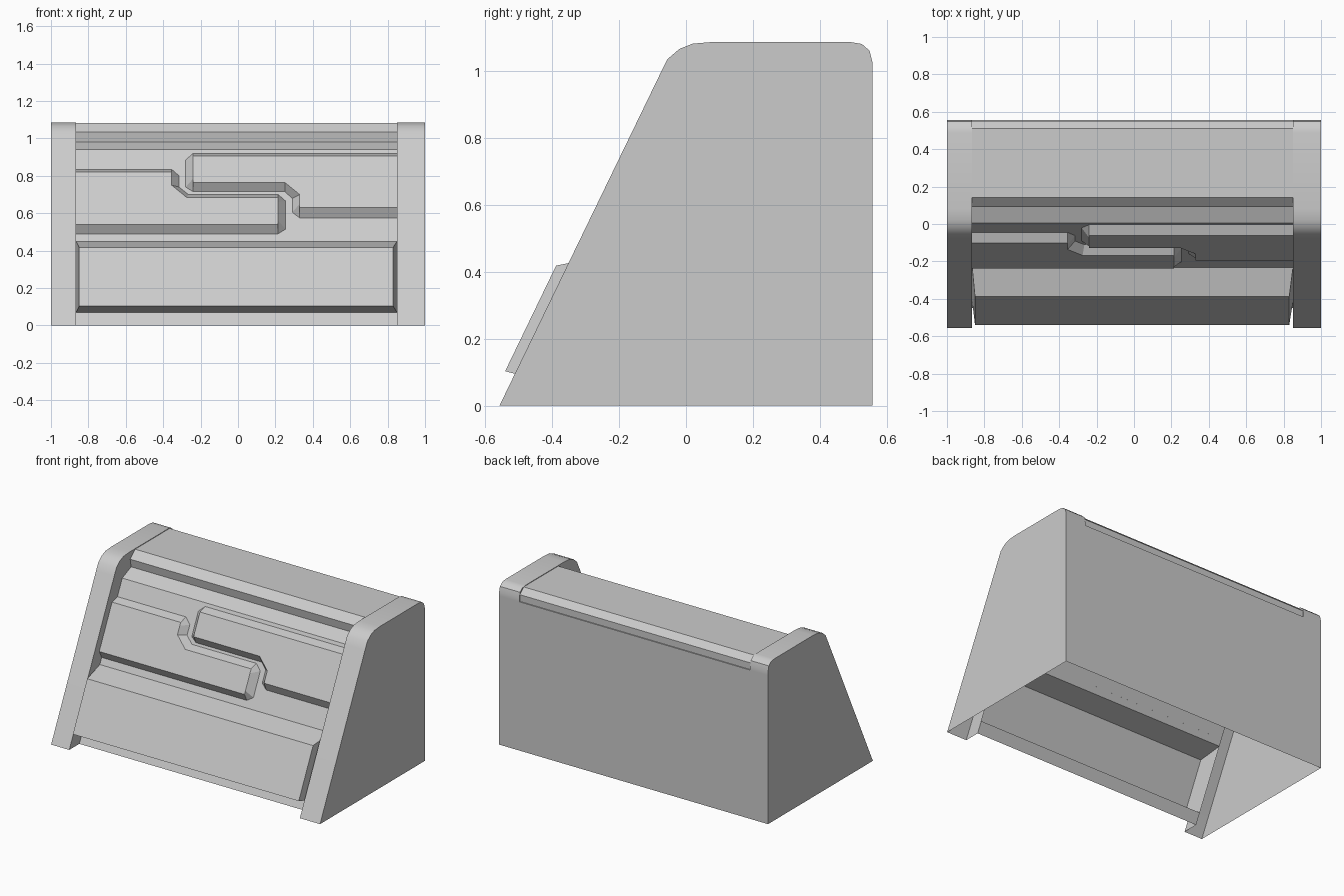
import bpy, bmesh

if "Cube" in bpy.data.objects:
    bpy.data.objects.remove(bpy.data.objects["Cube"], do_unlink=True)

GREY = bpy.data.materials.new("concrete_grey")
GREY.use_nodes = True
GREY.diffuse_color = (0.6, 0.6, 0.6, 1)
GREY.node_tree.nodes["Principled BSDF"].inputs["Base Color"].default_value = (0.6, 0.6, 0.6, 1)

RIGHT, LEFT = -0.865, 0.85   # inner walls of the end pillars


def make(name, build, recalc=True, smooth=False):
    """Create an object from a function that fills a bmesh."""
    bm = bmesh.new()
    build(bm)
    if recalc:
        bmesh.ops.recalc_face_normals(bm, faces=bm.faces[:])
    mesh = bpy.data.meshes.new(name)
    bm.to_mesh(mesh)
    bm.free()
    mesh.materials.append(GREY)
    ob = bpy.data.objects.new(name, mesh)
    bpy.context.collection.objects.link(ob)
    if smooth:
        bpy.ops.object.select_all(action='DESELECT')
        ob.select_set(True)
        bpy.context.view_layer.objects.active = ob
        bpy.ops.object.shade_smooth_by_angle(angle=0.6)
    return ob


def strip(bm, profile, x0, x1):
    """Sweep an open (y, z) profile from x0 to x1."""
    a = [bm.verts.new((x0, y, z)) for y, z in profile]
    b = [bm.verts.new((x1, y, z)) for y, z in profile]
    for i in range(len(profile) - 1):
        bm.faces.new((a[i], b[i], b[i + 1], a[i + 1]))
    return a, b


def raised(bm, outer, base):
    """Front cap with bevelled sides running back to the base loop."""
    o = [bm.verts.new(p) for p in outer]
    b = [bm.verts.new(p) for p in base]
    bm.faces.new(o)
    for i in range(len(o)):
        j = (i + 1) % len(o)
        bm.faces.new((o[i], b[i], b[j], o[j]))


# Profiles from the front foot, over the top, to the back
pillar_profile = [(-0.557, 0), (-0.08, 0.985), (-0.055, 1.035), (-0.02, 1.065), (0.02, 1.081),
                  (0.08, 1.086), (0.49, 1.086), (0.525, 1.08), (0.548, 1.06), (0.557, 1.025),
                  (0.557, 1.0)]
foot = [(-0.45, 0), (-0.416, 0.07)]
upper = [(-0.232, 0.45), (0.006, 0.94), (0.1, 0.98), (0.09, 1.035), (0.143, 1.082),
         (0.51, 1.082), (0.55, 1.045), (0.55, 1.0)]
back = [(0.557, 1.0), (0.557, 0)]


# Main sheet between the pillars, open underneath
def body(bm):
    strip(bm, foot, RIGHT, LEFT)
    strip(bm, upper + back, RIGHT, LEFT)


make("main_body", body, recalc=False)


# End pillars with rounded shoulders
def pillar(inner, outer):
    def build(bm):
        a, b = strip(bm, pillar_profile + back[1:], inner, outer)
        bm.faces.new(b)
        sheet = [bm.verts.new((inner, y, z)) for y, z in foot + upper]
        bm.faces.new(a[:-1] + sheet[::-1])
    return build


make("left_pillar", pillar(LEFT, 1), smooth=True)
make("right_pillar", pillar(RIGHT, -1), smooth=True)


# Lower protruding panel
def lower_panel(bm):
    r, l = RIGHT + 0.015, LEFT - 0.02
    raised(bm,
           [(r, -0.54, 0.103), (l, -0.54, 0.103), (l, -0.388, 0.418), (r, -0.388, 0.418)],
           [(RIGHT, -0.416, 0.07), (LEFT, -0.416, 0.07),
            (LEFT, -0.232, 0.45), (RIGHT, -0.232, 0.45)])


make("lower_panel", lower_panel)


# Interlocking slabs laid on the sloping front
def slab(outer, base):
    slope = lambda z: -0.45 + z * 0.485
    return lambda bm: raised(bm, [(x, slope(z) - 0.05, z) for x, z in outer],
                             [(x, slope(z), z) for x, z in base])


make("right_slab", slab(
    [(RIGHT, 0.82), (-0.355, 0.82), (-0.355, 0.8), (-0.355, 0.75), (-0.275, 0.685),
     (0.215, 0.685), (0.215, 0.66), (0.215, 0.56), (0.215, 0.54), (RIGHT, 0.54)],
    [(RIGHT, 0.835), (-0.355, 0.835), (-0.315, 0.8), (-0.315, 0.74), (-0.265, 0.7),
     (0.215, 0.7), (0.255, 0.665), (0.255, 0.515), (0.215, 0.49), (RIGHT, 0.49)]))
make("left_slab", slab(
    [(LEFT, 0.905), (-0.24, 0.905), (-0.24, 0.88), (-0.24, 0.785), (-0.24, 0.765),
     (0.25, 0.765), (0.33, 0.7), (0.33, 0.65), (0.33, 0.63), (LEFT, 0.63)],
    [(LEFT, 0.92), (-0.24, 0.92), (-0.28, 0.885), (-0.28, 0.74), (-0.24, 0.715),
     (0.25, 0.715), (0.29, 0.68), (0.29, 0.605), (0.33, 0.575), (LEFT, 0.575)]))
